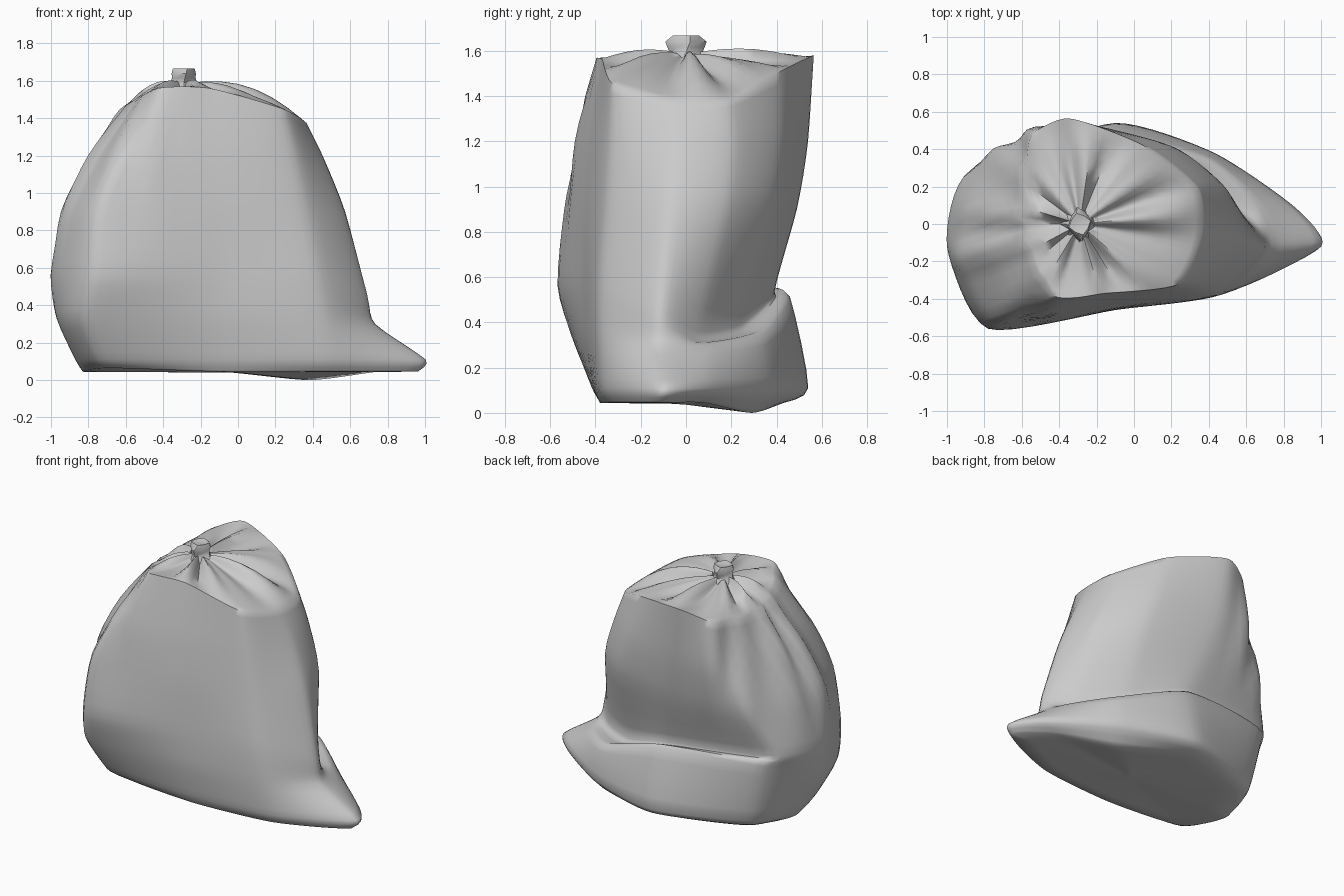
import bpy, bmesh, math
from mathutils import Vector

if "Cube" in bpy.data.objects:
    bpy.data.objects.remove(bpy.data.objects["Cube"])

AROUND, UP = 8, 4          # subdivisions between control columns / levels
KNOT = Vector((-0.29, 0.0, 1.57))

# control outlines; columns: left, front-left, front, front-right, right tip,
# back-right, back-quarter, back, back-left
LEVELS = [
    (0.045, [(-.83, -.03), (-.69, -.34), (-.1, -.38), (.5, -.33), (.96, -.12), (.75, .08), (.38, .29), (-.1, .42), (-.66, .26)]),
    (0.11, [(-.87, -.05), (-.74, -.39), (-.1, -.41), (.5, -.365), (.995, -.12), (.86, .09), (.43, .38), (-.1, .54), (-.73, .32)]),
    (0.33, [(-.97, -.08), (-.82, -.49), (-.1, -.45), (.46, -.38), (.73, -.13), (.66, .1), (.4, .34), (-.1, .46), (-.82, .33)]),
    (0.56, [(-1., -.12), (-.78, -.56), (-.1, -.46), (.42, -.38), (.69, -.12), (.57, .05), (.27, .24), (-.15, .39), (-.88, .28)]),
    (0.90, [(-.95, -.1), (-.75, -.53), (-.1, -.45), (.36, -.35), (.57, -.08), (.5, .18), (.24, .39), (-.25, .49), (-.75, .4)]),
    (1.20, [(-.81, -.05), (-.62, -.48), (-.15, -.43), (.3, -.33), (.45, -.05), (.4, .21), (.15, .43), (-.32, .54), (-.63, .46)]),
    (1.45, [(-.62, 0.), (-.43, -.38), (-.15, -.37), (.24, -.32), (.36, -.06), (.34, .19), (.05, .42), (-.35, .565), (-.56, .45)]),
]
# height shifts: sagging base, back fold lip and tuck, shoulder line
SHIFT = {
    0: [0, .02, 0, 0, 0, 0, -.045, 0, 0],
    2: [0, 0, 0, 0, -.03, -.03, .02, .18, .19],
    3: [0, 0, 0, 0, -.1, -.2, -.17, -.03, .03],
    6: [0, .11, .11, .0, -.07, -.07, .06, .13, .05],
}


def spline(a, b, c, d, t, k):
    """Cubic through b and c; k sets how rounded it is."""
    m1, m2 = (c - a) * k, (d - b) * k
    t2, t3 = t * t, t * t * t
    return b * (2*t3 - 3*t2 + 1) + m1 * (t3 - 2*t2 + t) + c * (3*t2 - 2*t3) + m2 * (t3 - t2)


def closed(points):
    n = len(points)
    return [spline(points[i - 1], points[i], points[(i + 1) % n], points[(i + 2) % n], k / AROUND, 0.33)
            for i in range(n) for k in range(AROUND)]


def stacked(rings):
    out, last = [], len(rings) - 1
    for i in range(last):
        for k in range(UP):
            q = [rings[max(i - 1, 0)], rings[i], rings[i + 1], rings[min(i + 2, last)]]
            out.append([spline(*p, k / UP, 0.36) for p in zip(*q)])
    return out + [rings[-1]]


def skin(name, rings, angle):
    """Bridge closed rings, cap both ends, shade smooth by angle."""
    bm = bmesh.new()
    vr = [[bm.verts.new(p) for p in r] for r in rings]
    n = len(rings[0])
    for a, b in zip(vr, vr[1:]):
        for i in range(n):
            j = (i + 1) % n
            bm.faces.new((a[i], a[j], b[j], b[i]))
    for r in (vr[0], vr[-1]):
        bm.faces.new(r)
    bmesh.ops.recalc_face_normals(bm, faces=bm.faces)
    bmesh.ops.triangulate(bm, faces=[f for f in bm.faces if len(f.verts) > 4])
    me = bpy.data.meshes.new(name)
    bm.to_mesh(me)
    bm.free()
    ob = bpy.data.objects.new(name, me)
    bpy.context.collection.objects.link(ob)
    bpy.context.view_layer.objects.active = ob
    ob.select_set(True)
    bpy.ops.object.shade_smooth_by_angle(angle=math.radians(angle))
    ob.select_set(False)
    return ob


# bag sides
control = []
for li, (z, pts) in enumerate(LEVELS):
    dz = SHIFT.get(li, [0] * 9)
    control.append(closed([Vector((x, y, z + d)) for (x, y), d in zip(pts, dz)]))
sides = stacked(control)

# pleats running down from the knot, deepest on the left
for ring in sides:
    for p in ring:
        a = math.atan2(p.y, p.x - KNOT.x)
        fade = max(0, min(1, (p.z - 0.6) / 0.5)) * max(0, min(1, (1.65 - p.z) / 0.3))
        left = max(0, -math.cos(a))
        w = fade * left * 0.022 * (math.sin(13 * a + 0.6) + 0.6 * math.sin(19 * a) - 0.7)
        p += Vector((math.cos(a), math.sin(a), 0)) * w

# gathered top, drawn in to the knot
top = []
for t in (0.06, 0.15, 0.28, 0.42, 0.56, 0.7, 0.8, 0.88):
    ring = []
    for p in sides[-1]:
        a = math.atan2(p.y, p.x - KNOT.x)
        q = p.lerp(KNOT, t)
        rise = 1 - (1 - t) ** 2.4
        q.z = p.z + (1.585 - p.z) * rise
        q.z += 0.028 * math.sin(math.pi * t) * (math.sin(9 * a + 1) + 0.6 * math.sin(14 * a) - 0.5)
        ring.append(q)
    top.append(ring)

# underside
centre = Vector((0, -0.03, 0.04))
under = [[p.lerp(centre, t) for p in sides[0]] for t in (0.9, 0.5, 0.2)]
skin("bag_body", under + sides + top, 60)

# twisted knot and tuft
knot = []
for z, rx, ry, tilt in ((1.54, .1, .11, 0), (1.59, .065, .065, 0), (1.615, .058, .075, .1),
                        (1.64, .06, .085, .2), (1.667, .055, .055, .3), (1.66, .03, .03, .3)):
    ring = []
    for i in range(8):
        a = i * math.tau / 8 + tilt
        r = 1 + 0.1 * (-1) ** i
        ring.append(Vector((KNOT.x + rx * r * math.cos(a), KNOT.y + ry * r * math.sin(a), z)))
    knot.append(ring)
skin("bag_knot", knot, 50)
